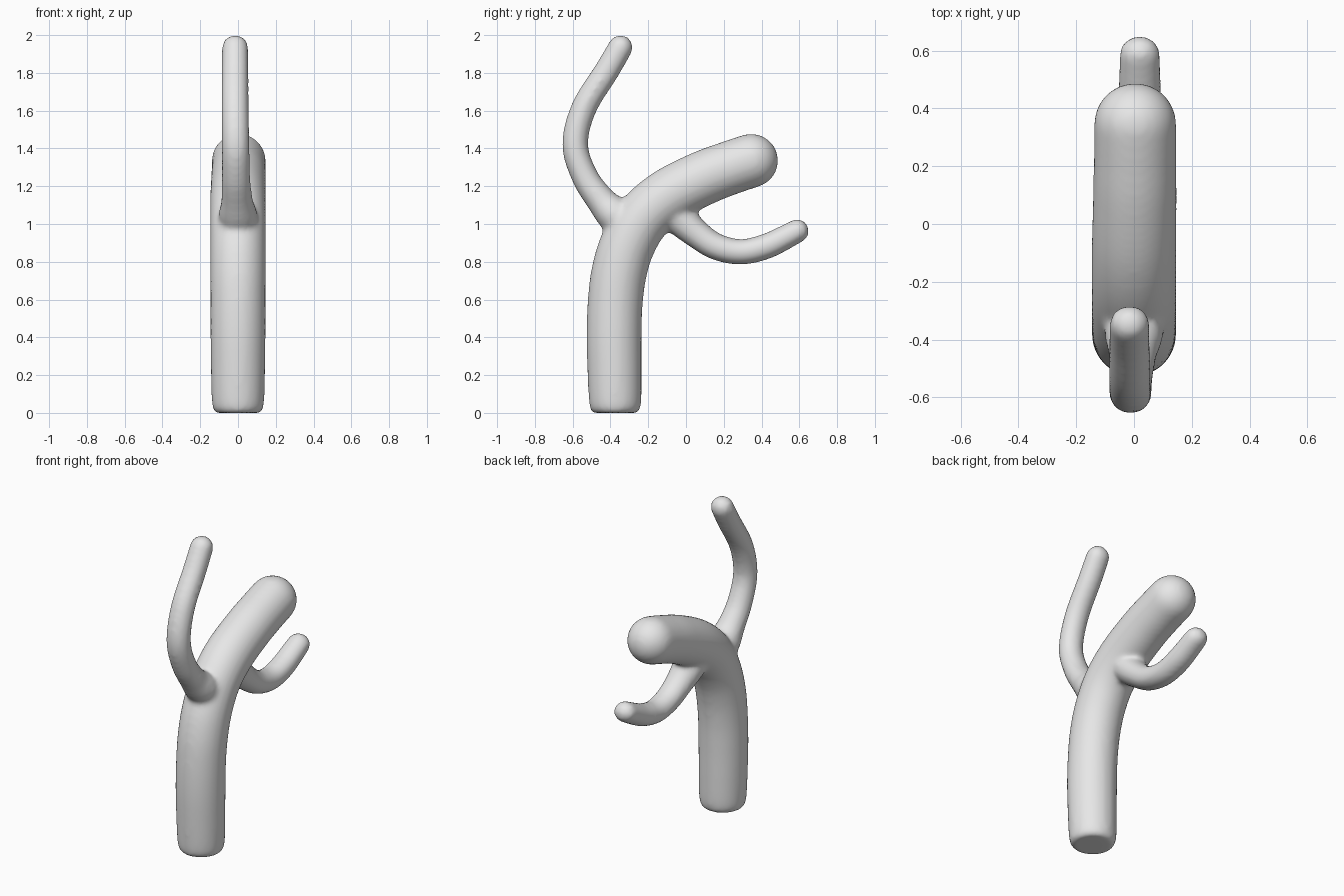
import bpy, bmesh, math
from mathutils import Vector

cube = bpy.data.objects.get("Cube")
if cube:
    bpy.data.objects.remove(cube, do_unlink=True)

SIDES = 32


def smooth_path(points, steps=6):
    """Catmull-Rom interpolation of (x, y, z, radius) points."""
    p = [Vector(q) for q in points]
    p = [2 * p[0] - p[1]] + p + [2 * p[-1] - p[-2]]
    out = []
    for i in range(1, len(p) - 2):
        a, b, c, d = p[i - 1:i + 3]
        for s in range(steps):
            t = s / steps
            out.append(0.5 * (2 * b + (c - a) * t + (2 * a - 5 * b + 4 * c - d) * t * t
                              + (3 * b - a - 3 * c + d) * t ** 3))
    return out + [p[-2]]


def add_limb(bm, points, widen=1.0, flat_start=False):
    """Sweep a round section along a path, ending in a dome."""
    path = smooth_path(points)
    stations = []
    for i, q in enumerate(path):
        ahead = path[min(i + 1, len(path) - 1)].xyz - path[max(i - 1, 0)].xyz
        ahead.x = 0
        tangent = ahead.normalized()
        if flat_start and i == 0:
            tangent = Vector((0, 0, 1))
        stations.append((q.xyz, tangent, q.w))
    # Domed tip
    tip, tangent, radius = stations[-1]
    for k in range(1, 8):
        a = math.radians(12 * k)
        stations.append((tip + tangent * radius * math.sin(a), tangent, radius * math.cos(a)))

    rings = []
    for centre, tangent, radius in stations:
        normal = Vector((0, -tangent.z, tangent.y))
        ring = []
        for k in range(SIDES):
            a = 2 * math.pi * k / SIDES
            offset = Vector((widen * math.cos(a), 0, 0)) + normal * math.sin(a)
            ring.append(bm.verts.new(centre + offset * radius))
        rings.append(ring)
    faces = [bm.faces.new(rings[0]), bm.faces.new(rings[-1][::-1])]
    for r, s in zip(rings, rings[1:]):
        for k in range(SIDES):
            n = (k + 1) % SIDES
            faces.append(bm.faces.new((r[k], s[k], s[n], r[n])))
    bmesh.ops.recalc_face_normals(bm, faces=faces)


bm = bmesh.new()

# Bent trunk with a softly rounded, flat foot
add_limb(bm, [
    (0, -0.375, 0.0, 0.118), (0, -0.375, 0.02, 0.132), (0, -0.375, 0.07, 0.139),
    (0, -0.378, 0.2, 0.143), (0, -0.381, 0.4, 0.146), (0, -0.375, 0.58, 0.146),
    (0, -0.355, 0.74, 0.147), (0, -0.31, 0.89, 0.147), (0, -0.225, 1.035, 0.147),
    (0, -0.09, 1.15, 0.147), (0.003, 0.095, 1.245, 0.145), (0.004, 0.24, 1.3, 0.143),
    (0.004, 0.345, 1.335, 0.143)], flat_start=True)

# Tall branch, flared where it leaves the trunk
add_limb(bm, [
    (0, -0.3, 0.97, 0.09), (0, -0.385, 1.055, 0.095), (-0.005, -0.45, 1.125, 0.079),
    (-0.01, -0.535, 1.25, 0.071), (-0.012, -0.587, 1.42, 0.069),
    (-0.015, -0.54, 1.615, 0.068), (-0.015, -0.42, 1.81, 0.067),
    (-0.015, -0.347, 1.935, 0.066)], widen=1.06)

# Short hooked branch
add_limb(bm, [
    (0, -0.12, 1.11, 0.09), (0, -0.025, 1.02, 0.088), (0.01, 0.06, 0.945, 0.076),
    (0.018, 0.16, 0.88, 0.071), (0.02, 0.29, 0.852, 0.068), (0.02, 0.42, 0.88, 0.068),
    (0.02, 0.53, 0.932, 0.065), (0.02, 0.588, 0.963, 0.063)], widen=1.12)

mesh = bpy.data.meshes.new("branching_trunk")
bm.to_mesh(mesh)
bm.free()
trunk = bpy.data.objects.new("branching_trunk", mesh)
bpy.context.collection.objects.link(trunk)

# Plain grey material
grey = bpy.data.materials.new("plain_grey")
grey.use_nodes = True
colour = (0.8, 0.8, 0.8, 1)
grey.diffuse_color = colour
grey.node_tree.nodes["Principled BSDF"].inputs["Base Color"].default_value = colour
mesh.materials.append(grey)

# Fuse the limbs into one skin and soften the joints
fuse = trunk.modifiers.new("fuse", 'REMESH')
fuse.mode = 'VOXEL'
fuse.voxel_size = 0.014
fuse.use_smooth_shade = True
soften = trunk.modifiers.new("soften", 'SMOOTH')
soften.factor = 0.5
soften.iterations = 12
